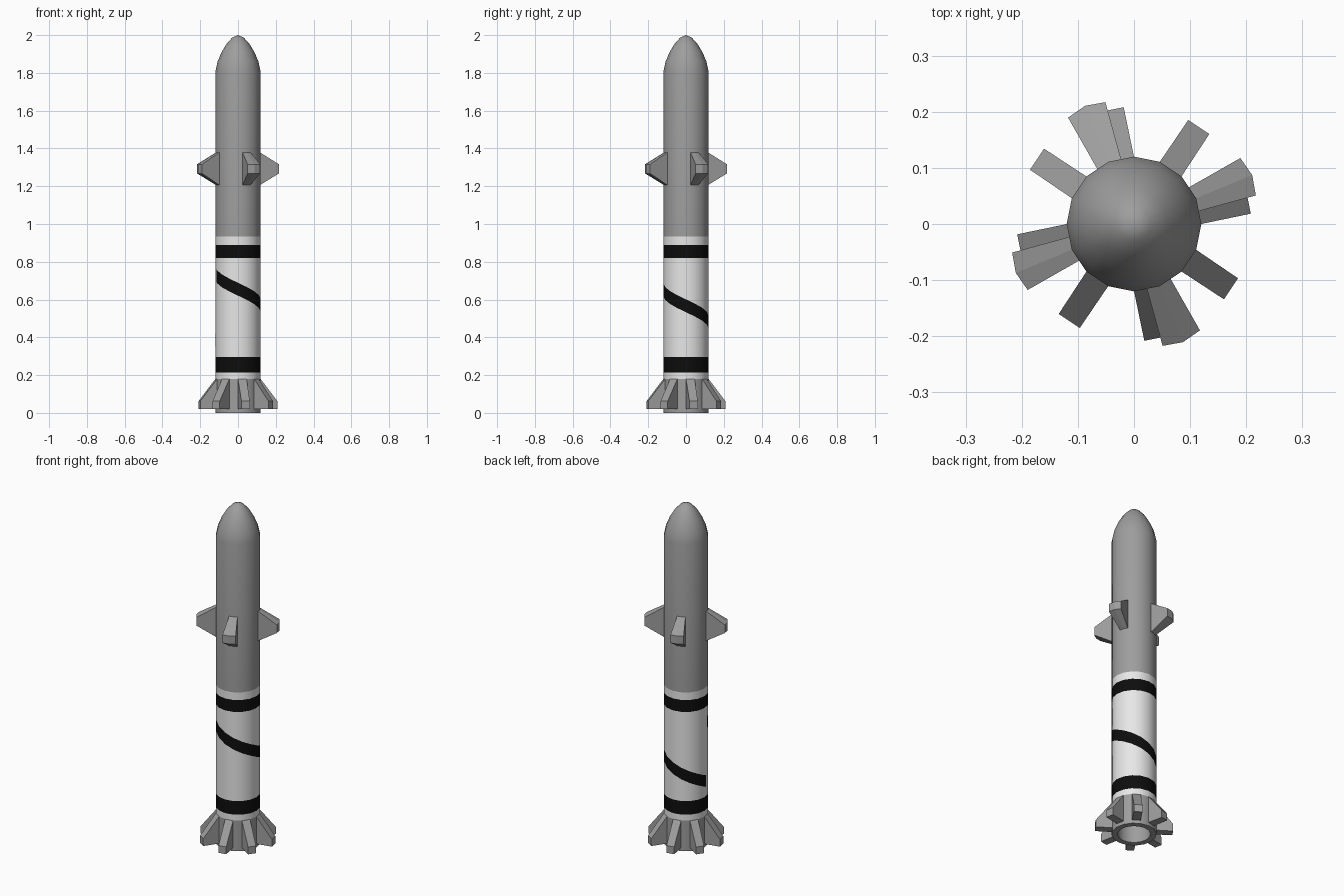
import bpy, bmesh
from math import sin, cos, radians, pi

if "Cube" in bpy.data.objects:
    bpy.data.objects.remove(bpy.data.objects["Cube"])

SIDES = 16
R = 0.12


def material(name, v):
    m = bpy.data.materials.new(name)
    m.diffuse_color = (v, v, v, 1)
    m.use_nodes = True
    m.node_tree.nodes["Principled BSDF"].inputs["Base Color"].default_value = m.diffuse_color
    return m


GREY, WHITE, BLACK = 0, 1, 2
MATS = [material("mid grey", 0.34), material("white", 0.80), material("black", 0.004)]


def finish(name, bm, smooth):
    bmesh.ops.remove_doubles(bm, verts=bm.verts, dist=1e-5)
    me = bpy.data.meshes.new(name)
    bm.to_mesh(me)
    bm.free()
    for m in MATS:
        me.materials.append(m)
    ob = bpy.data.objects.new(name, me)
    bpy.context.collection.objects.link(ob)
    if smooth:
        bpy.ops.object.select_all(action='DESELECT')
        ob.select_set(True)
        bpy.context.view_layer.objects.active = ob
        bpy.ops.object.shade_smooth_by_angle(angle=radians(smooth))
    return ob


def lathe(name, profile, mats):
    """Turn (radius, height) points around z; one material per row."""
    bm = bmesh.new()
    rings = []
    for r, z in profile:
        if r == 0:
            rings.append([bm.verts.new((0, 0, z))] * SIDES)
        else:
            rings.append([bm.verts.new((r * cos(2 * pi * i / SIDES), r * sin(2 * pi * i / SIDES), z))
                          for i in range(SIDES)])
    for k, (lo, hi) in enumerate(zip(rings, rings[1:])):
        for i in range(SIDES):
            j = (i + 1) % SIDES
            loop = list(dict.fromkeys((lo[i], lo[j], hi[j], hi[i])))
            bm.faces.new(loop).material_index = mats[k]
    return finish(name, bm, 42)


# Tail with hollow nozzle
lathe("tail_section", [(0, 0.12), (0.088, 0.12), (0.088, 0), (R, 0), (R, 0.18)], [GREY] * 4)

# White body with painted rings
lathe("lower_ring_section", [(R, 0.18), (R, 0.215), (R, 0.295)], [WHITE, BLACK])
lathe("upper_ring_section", [(R, 0.82), (R, 0.89), (R, 0.935)], [BLACK, WHITE])

# Grey upper body and rounded nose
nose = [(R, 0.935), (R, 1.805), (0.108, 1.86), (0.087, 1.91), (0.06, 1.955), (0.03, 1.987), (0, 2.0)]
lathe("upper_body_and_nose", nose, [GREY] * (len(nose) - 1))


def on_facet(deg, z):
    """Point on the 16-sided wall at an angle."""
    off = (deg % 22.5) - 11.25
    r = R * cos(radians(11.25)) / cos(radians(off))
    return (r * cos(radians(deg)), r * sin(radians(deg)), z)


# White mid body with one turn of descending spiral stripe
bm = bmesh.new()
START, END = 197, 549
cols = [START] + [202.5 + 22.5 * i for i in range(16)] + [END]
z0, z1 = 0.295, 0.82


def stripe_rows(deg):
    c = 0.728 - (deg - 195) * 0.249 / 255
    return (z0, c - 0.034, c + 0.034, z1)


for a, b in zip(cols, cols[1:]):
    ra, rb = stripe_rows(a), stripe_rows(b)
    for k in range(3):
        pts = [(a, ra[k]), (b, rb[k]), (b, rb[k + 1]), (a, ra[k + 1])]
        f = bm.faces.new([bm.verts.new(on_facet(*p)) for p in pts])
        f.material_index = BLACK if k == 1 else WHITE
gap = [(END, z0), (START + 360, z0), (START + 360, z1), (END, z1)]
bm.faces.new([bm.verts.new(on_facet(*p)) for p in gap]).material_index = WHITE
finish("spiral_stripe_section", bm, 42)


def fins(name, count, first, columns, z_in, z_out):
    """Fins lofted outward; columns are (r_in, ang_in, r_out, ang_out) across the width."""
    for n in range(count):
        base = first + 360 * n / count

        def pt(r, a, z):
            t = radians(base + a)
            return (r * cos(t), r * sin(t), z)

        bm = bmesh.new()
        v = [[bm.verts.new(pt(ri, ai, z_in[0])), bm.verts.new(pt(ro, ao, z_out[0])),
              bm.verts.new(pt(ro, ao, z_out[1])), bm.verts.new(pt(ri, ai, z_in[1]))]
             for ri, ai, ro, ao in columns]
        for p, q in zip(v, v[1:]):
            for k in range(4):
                m = (k + 1) % 4
                bm.faces.new((p[k], q[k], q[m], p[m]))
        bm.faces.new(v[0])
        bm.faces.new(v[-1])
        bmesh.ops.recalc_face_normals(bm, faces=bm.faces)
        finish(f"{name}_{n + 1}", bm, 0)


# Eight tail fins, one on every second facet
fins("tail_fin", 8, 11.25, [(0.1195, -11.25, 0.209, -6.2), (0.1195, 11.25, 0.209, 6.2)],
     (0.02, 0.18), (0.02, 0.063))

# Four flared fins around the upper body
fins("steering_fin", 4, 22.5,
     [(0.117, -11.25, 0.223, -9.3), (0.1195, 0, 0.228, 0), (0.117, 11.25, 0.223, 9.3)],
     (1.205, 1.38), (1.268, 1.316))
